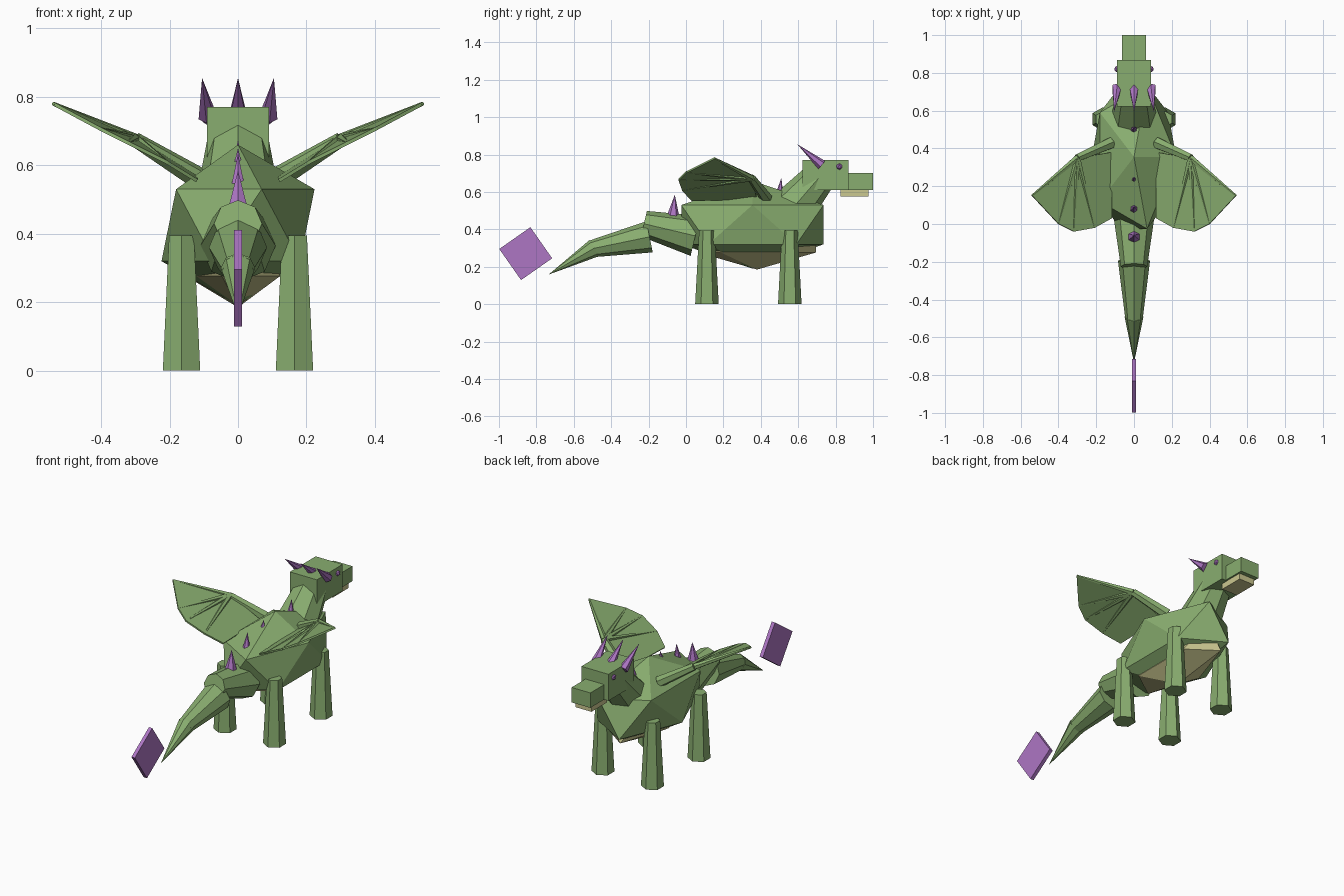
import bpy, bmesh
from math import radians
from mathutils import Vector

if "Cube" in bpy.data.objects:
    bpy.data.objects.remove(bpy.data.objects["Cube"])


def material(name, rgb):
    m = bpy.data.materials.new(name)
    m.diffuse_color = (*rgb, 1)
    m.use_nodes = True
    m.node_tree.nodes["Principled BSDF"].inputs["Base Color"].default_value = m.diffuse_color
    return m


GREEN = material("green_scales", (0.25, 0.42, 0.16))
PURPLE = material("purple_horn", (0.42, 0.18, 0.55))
TAN = material("tan_belly", (0.60, 0.58, 0.28))


def finish(name, mat):
    ob = bpy.context.object
    ob.name = name
    ob.data.materials.append(mat)
    return ob


def ico(name, loc, scale, mat, sub=1):
    bpy.ops.mesh.primitive_ico_sphere_add(subdivisions=sub, radius=1, location=loc)
    ob = finish(name, mat)
    ob.scale = scale
    return ob


def box(name, loc, size, mat, tilt=0):
    bpy.ops.mesh.primitive_cube_add(size=1, location=loc, rotation=(tilt, 0, 0))
    ob = finish(name, mat)
    ob.scale = size
    return ob


def taper(name, a, b, r1, r2, mat, sides=8):
    """Cone or frustum running from point a to point b."""
    a, b = Vector(a), Vector(b)
    bpy.ops.mesh.primitive_cone_add(vertices=sides, radius1=r1, radius2=r2,
                                    depth=(b - a).length, location=(a + b) / 2)
    ob = finish(name, mat)
    ob.rotation_euler = (b - a).to_track_quat('Z', 'Y').to_euler()
    return ob


# Body and belly
ico("body", (0, 0.355, 0.425), (0.25, 0.447, 0.235), GREEN)
ico("belly", (0, 0.38, 0.35), (0.17, 0.37, 0.165), TAN)

# Neck and head
taper("neck", (0, 0.55, 0.49), (0, 0.71, 0.675), 0.125, 0.09, GREEN)
box("head", (0, 0.745, 0.69), (0.18, 0.245, 0.16), GREEN)
box("snout", (0, 0.92, 0.656), (0.125, 0.16, 0.09), GREEN)
box("lower_jaw", (0, 0.90, 0.593), (0.105, 0.15, 0.036), TAN)

# Horns
for x, tip in ((-0.09, -0.105), (0, 0), (0.09, 0.105)):
    taper("horn", (x, 0.725, 0.745), (tip, 0.595, 0.855), 0.028, 0, PURPLE, 6)

# Eyes and legs
for s in (-1, 1):
    ico("eye", (s * 0.088, 0.82, 0.735), (0.018,) * 3, PURPLE)
    for name, y in (("front_leg", 0.555), ("hind_leg", 0.112)):
        bpy.ops.mesh.primitive_cone_add(vertices=6, radius1=0.063, radius2=0.042,
                                        depth=0.395, location=(s * 0.165, y, 0.1975))
        finish(name, GREEN)

# Tail segments and flat blade
taper("tail_base", (0, 0.05, 0.365), (0, -0.225, 0.43), 0.11, 0.07, GREEN)
taper("tail_middle", (0, -0.195, 0.36), (0, -0.51, 0.295), 0.085, 0.045, GREEN)
taper("tail_end", (0, -0.49, 0.30), (0, -0.735, 0.158), 0.05, 0, GREEN)
box("tail_blade", (0, -0.857, 0.27), (0.022, 0.203, 0.203), PURPLE, radians(35))

# Back spikes
for y, z, h, r in ((0.5, 0.59, 0.085, 0.02), (0.235, 0.60, 0.05, 0.014),
                   (0.08, 0.54, 0.095, 0.022), (-0.07, 0.455, 0.13, 0.038)):
    taper("back_spike", (0, y, z), (0, y + 0.01, z + h), r, 0, PURPLE, 6)

# Wings: arm bone, finger ribs and fan-shaped membrane
SHOULDER, WRIST = (0.12, 0.43, 0.565), (0.30, 0.35, 0.675)
EDGE = [(0.54, 0.15, 0.78), (0.40, 0.0, 0.705), (0.32, -0.04, 0.665),
        (0.21, -0.02, 0.61), (0.12, 0.03, 0.555), (0.12, 0.38, 0.565)]
for s in (-1, 1):
    def side(p):
        return Vector((p[0] * s, p[1], p[2]))
    taper("wing_arm", side(SHOULDER), side(WRIST), 0.033, 0.022, GREEN, 6)
    for p in EDGE[:4]:
        taper("wing_finger", side(WRIST), side(p), 0.018, 0.006, GREEN, 6)
    bm = bmesh.new()
    hub = bm.verts.new(side(WRIST))
    rim = [bm.verts.new(side(p)) for p in EDGE]
    for a, b in zip(rim, rim[1:]):
        bm.faces.new((hub, b, a) if s > 0 else (hub, a, b))
    me = bpy.data.meshes.new("wing_membrane")
    bm.to_mesh(me)
    bm.free()
    me.materials.append(GREEN)
    wing = bpy.data.objects.new("wing_membrane", me)
    bpy.context.collection.objects.link(wing)
    solid = wing.modifiers.new("thickness", 'SOLIDIFY')
    solid.thickness = 0.01
    solid.offset = 0
